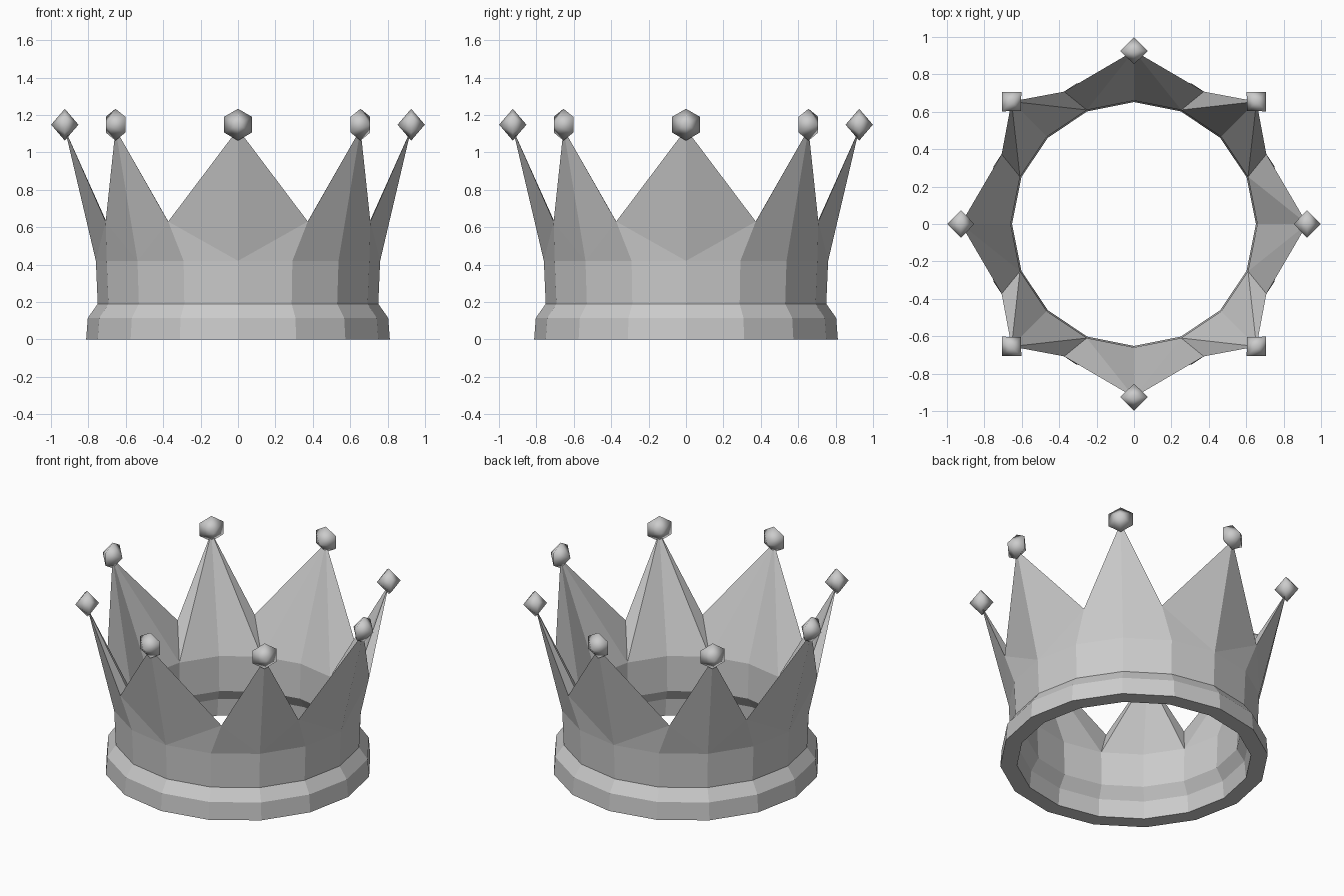
import bpy
import bmesh
from math import sin, cos, pi, radians
from mathutils import Matrix, Vector

cube = bpy.data.objects.get("Cube")
if cube:
    bpy.data.objects.remove(cube, do_unlink=True)

SIDES = 16
POINTS = 8
TIP_RADIUS, GEM_HEIGHT = 0.926, 1.148

metal = bpy.data.materials.new("plain grey")
metal.use_nodes = True
grey = (0.6, 0.6, 0.6, 1)
metal.diffuse_color = grey
metal.node_tree.nodes["Principled BSDF"].inputs["Base Color"].default_value = grey


def polar(radius, angle, z):
    return Vector((radius * sin(angle), -radius * cos(angle), z))


def add_object(name, bm, smooth=False):
    mesh = bpy.data.meshes.new(name)
    bm.normal_update()
    for face in bm.faces:
        face.smooth = smooth
    bm.to_mesh(mesh)
    bm.free()
    mesh.materials.append(metal)
    obj = bpy.data.objects.new(name, mesh)
    bpy.context.collection.objects.link(obj)
    return obj


def ring(bm, radius, z):
    return [bm.verts.new(polar(radius, 2 * pi * i / SIDES, z)) for i in range(SIDES)]


# Crown body: wall profile from the inner shoulder, under the base, to the outer shoulder
profile = [(0.66, 0.42), (0.652, 0.19), (0.70, 0.115), (0.71, 0),
           (0.812, 0), (0.803, 0.115), (0.75, 0.19), (0.76, 0.42)]
bm = bmesh.new()
rings = [ring(bm, r, z) for r, z in profile]
for a, b in zip(rings, rings[1:]):
    for i in range(SIDES):
        j = (i + 1) % SIDES
        bm.faces.new((a[i], a[j], b[j], b[i]))

# Knife edge of tips and valleys; the valleys lean towards the diagonal points
crest = []
for i in range(SIDES):
    angle = 2 * pi * i / SIDES
    if i % 2 == 0:
        crest.append(bm.verts.new(polar(TIP_RADIUS, angle, 1.125)))
    else:
        lean = radians(5.3) * (1 if i % 4 == 1 else -1)
        crest.append(bm.verts.new(polar(0.8, angle + lean, 0.63)))

# Pointed panels, folded differently on the inside and the outside
inner, outer = rings[0], rings[-1]
for i in range(0, SIDES, 2):
    for side in (1, -1):
        j = (i + side) % SIDES
        tip, valley = crest[i], crest[j]
        bm.faces.new((outer[i], outer[j], valley))
        bm.faces.new((outer[i], valley, tip))
        bm.faces.new((inner[i], inner[j], tip))
        bm.faces.new((inner[j], valley, tip))
bmesh.ops.recalc_face_normals(bm, faces=bm.faces)
add_object("crown_body", bm)

# Gems: six-sided double pyramids whose axes point outwards
for k in range(POINTS):
    bm = bmesh.new()
    waist = [bm.verts.new((0.085 * sin(pi * n / 3), 0, 0.085 * cos(pi * n / 3)))
             for n in range(6)]
    for depth in (-0.073, 0.073):
        apex = bm.verts.new((0, depth, 0))
        for n in range(6):
            bm.faces.new((waist[n], waist[(n + 1) % 6], apex))
    bmesh.ops.recalc_face_normals(bm, faces=bm.faces)
    angle = 2 * pi * k / POINTS
    gem = add_object(f"gem_{k + 1}", bm, smooth=True)
    gem.matrix_world = (Matrix.Translation(polar(TIP_RADIUS, angle, GEM_HEIGHT))
                        @ Matrix.Rotation(angle, 4, "Z"))
